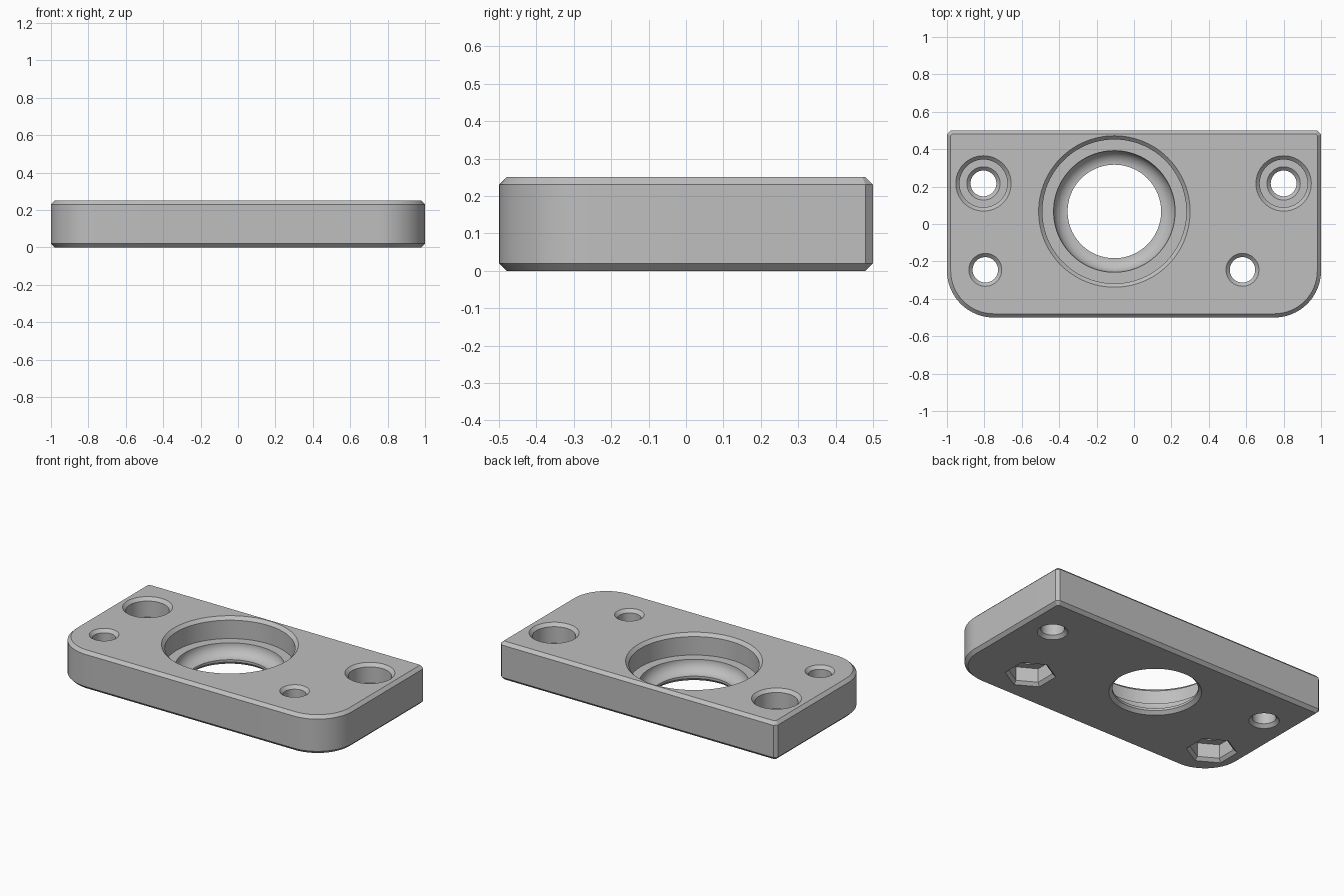
import bpy, bmesh
from math import sin, cos, pi, sqrt, radians

THICK = 0.25
BEVEL = 0.02

cube = bpy.data.objects.get("Cube")
if cube:
    bpy.data.objects.remove(cube, do_unlink=True)

grey = bpy.data.materials.new("plain_grey")
grey.use_nodes = True
colour = (0.52, 0.52, 0.52, 1)
grey.diffuse_color = colour
grey.node_tree.nodes["Principled BSDF"].inputs["Base Color"].default_value = colour


def loft(name, rings):
    """Solid skinned through equal-length rings, listed from bottom to top."""
    bm = bmesh.new()
    loops = [[bm.verts.new(p) for p in ring] for ring in rings]
    n = len(loops[0])
    for low, high in zip(loops, loops[1:]):
        for i in range(n):
            j = (i + 1) % n
            bm.faces.new((low[i], low[j], high[j], high[i]))
    bm.faces.new(loops[0][::-1])
    bm.faces.new(loops[-1])
    bmesh.ops.recalc_face_normals(bm, faces=bm.faces)
    mesh = bpy.data.meshes.new(name)
    bm.to_mesh(mesh)
    bm.free()
    mesh.materials.append(grey)
    obj = bpy.data.objects.new(name, mesh)
    bpy.context.collection.objects.link(obj)
    return obj


def outline(inset, z):
    """Plate outline: big rounded front corners, small clipped back corners."""
    w, d, r = 1 - inset, 0.5 - inset, 0.25 - inset
    clip = BEVEL - inset * (2 - sqrt(2))
    pts = [(w, d - clip, z), (w - clip, d, z), (clip - w, d, z), (-w, d - clip, z)]
    for side, start in ((-1, pi), (1, 1.5 * pi)):
        for i in range(17):
            a = start + i * pi / 32
            pts.append((side * (w - r) + r * cos(a), r - d + r * sin(a), z))
    return pts


def turned(name, x, y, profile, sides=64, turn=0.0):
    """Round or polygonal cutter from a (radius, height) profile."""
    rings = []
    for r, z in profile:
        angles = [turn + 2 * pi * i / sides for i in range(sides)]
        rings.append([(x + r * cos(a), y + r * sin(a), z) for a in angles])
    obj = loft(name, rings)
    obj.hide_render = True
    return obj


def bottom_flare(r):
    return [(r + 2 * BEVEL, -BEVEL), (r, BEVEL)]


def top_flare(r):
    return [(r, THICK - BEVEL), (r + 2 * BEVEL, THICK + BEVEL)]


# Chamfered plate
plate = loft("mounting_plate", [
    outline(BEVEL, 0), outline(0, BEVEL),
    outline(0, THICK - BEVEL), outline(BEVEL, THICK)])

cutters = []

# Main bore: stepped recess above a concave seat
floor, seat, bore = 0.11, 0.325, 0.25
curve = seat - bore
arc = [(bore + curve * sin(i * pi / 24), floor - curve * cos(i * pi / 24))
       for i in range(13)]
cutters.append(turned("main_bore", -0.105, 0.067,
                      bottom_flare(bore) + arc + [(0.385, floor)] + top_flare(0.385), 96))

# Counterbored screw holes at the back
step = 0.125
for x in (-0.805, 0.8):
    cutters.append(turned("counterbore", x, 0.217,
                          bottom_flare(0.069) + [(0.069, step - BEVEL), (0.069 + BEVEL, step),
                                                 (0.128, step)] + top_flare(0.128)))

# Bolt holes at the front with hexagonal nut pockets underneath
for x in (-0.795, 0.58):
    cutters.append(turned("bolt_hole", x, -0.245, [(0.068, 0.05)] + top_flare(0.068)))
    cutters.append(turned("nut_pocket", x, -0.245,
                          bottom_flare(0.13) + [(0.13, 0.11)], 6, pi / 6))

# Cut every hole, then discard the cutters
bpy.context.view_layer.objects.active = plate
plate.select_set(True)
for cutter in cutters:
    mod = plate.modifiers.new(cutter.name, "BOOLEAN")
    mod.operation = "DIFFERENCE"
    mod.solver = "EXACT"
    mod.object = cutter
    bpy.ops.object.modifier_apply(modifier=mod.name)
    bpy.data.objects.remove(cutter, do_unlink=True)

bpy.ops.object.shade_smooth_by_angle(angle=radians(25))
